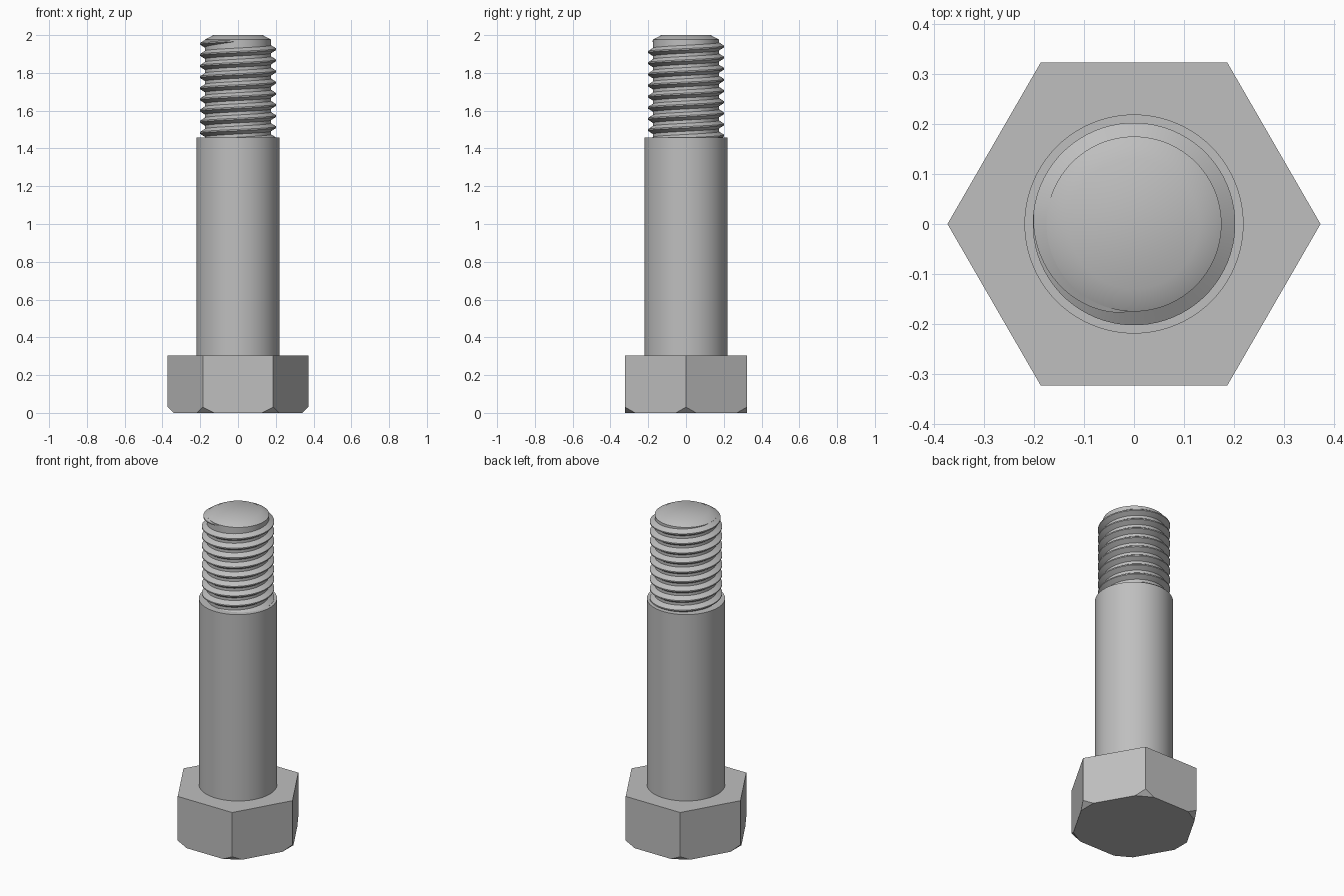
import bpy
import bmesh
from math import sin, cos, pi, radians
from mathutils import Vector

cube = bpy.data.objects.get("Cube")
if cube:
    bpy.data.objects.remove(cube, do_unlink=True)

# Plain grey steel
steel = bpy.data.materials.new("grey steel")
steel.use_nodes = True
GREY = (0.52, 0.52, 0.52, 1)
steel.diffuse_color = GREY
steel.node_tree.nodes["Principled BSDF"].inputs["Base Color"].default_value = GREY

HEAD_TOP, SHANK_TOP, TIP = 0.304, 1.457, 2.0
SHANK_R, CREST_R, ROOT_R = 0.219, 0.202, 0.175
HEX_R, CORNER_CUT = 0.373, 0.031
PITCH = 0.059


def finish(bm, name, smooth=True):
    bmesh.ops.recalc_face_normals(bm, faces=bm.faces)
    mesh = bpy.data.meshes.new(name)
    bm.to_mesh(mesh)
    bm.free()
    mesh.materials.append(steel)
    obj = bpy.data.objects.new(name, mesh)
    bpy.context.collection.objects.link(obj)
    if smooth:
        bpy.ops.object.select_all(action="DESELECT")
        obj.select_set(True)
        bpy.context.view_layer.objects.active = obj
        bpy.ops.object.shade_smooth_by_angle(angle=radians(30))
    return obj


def lathe(profile, sides):
    """Closed solid of revolution from (radius, height) points."""
    bm = bmesh.new()
    rings = [[bm.verts.new((r * cos(2 * pi * i / sides), r * sin(2 * pi * i / sides), z))
              for i in range(sides)] for r, z in profile]
    for low, high in zip(rings, rings[1:]):
        for i in range(sides):
            j = (i + 1) % sides
            bm.faces.new((low[i], low[j], high[j], high[i]))
    bm.faces.new(rings[0][::-1])
    bm.faces.new(rings[-1])
    return bm


# Hexagonal head with its six bottom corners cut off
bm = lathe([(HEX_R, 0), (HEX_R, HEAD_TOP)], 6)
for k in range(6):
    out = Vector((cos(k * pi / 3), sin(k * pi / 3), 0))
    cut = bmesh.ops.bisect_plane(
        bm, geom=bm.verts[:] + bm.edges[:] + bm.faces[:], dist=1e-5,
        plane_co=out * (HEX_R - CORNER_CUT), plane_no=out - Vector((0, 0, 1)),
        clear_outer=True)
    rim = [e for e in cut["geom_cut"] if isinstance(e, bmesh.types.BMEdge)]
    bmesh.ops.holes_fill(bm, edges=rim, sides=0)
finish(bm, "hex_head", smooth=False)

# Plain shank
finish(lathe([(SHANK_R, HEAD_TOP), (SHANK_R, SHANK_TOP)], 96), "shank")

# Threaded core with a chamfered tip
finish(lathe([(ROOT_R, SHANK_TOP), (ROOT_R, TIP - 0.024), (0.13, TIP)], 96), "thread_core")

# Right-handed thread ridge that fades into the core at its upper end
STEPS = 72
end_angle, fade = radians(268), radians(95)
turns = 9
base_r = ROOT_R - 0.002
bm = bmesh.new()
sections = []
for i in range(turns * STEPS + 1):
    angle = end_angle - 2 * pi * (turns - i / STEPS)
    z = 1.94 + PITCH * (angle - pi / 2) / (2 * pi)
    left = min(1, (end_angle - angle) / fade)
    grow = left ** 0.6
    crest = base_r + (CREST_R - base_r) * grow + 0.0005
    half_base, half_crest = PITCH * 0.38 * max(grow, 0.1), PITCH * 0.06
    half_crest = min(half_crest, half_base * 0.5)
    section = [(base_r, -half_base), (crest, -half_crest), (crest, half_crest), (base_r, half_base)]
    sections.append([bm.verts.new((r * cos(angle), r * sin(angle), z + dz)) for r, dz in section])
for a, b in zip(sections, sections[1:]):
    for j in range(4):
        k = (j + 1) % 4
        bm.faces.new((a[j], b[j], b[k], a[k]))
bm.faces.new(sections[0])
bm.faces.new(sections[-1][::-1])
finish(bm, "thread_ridge")
